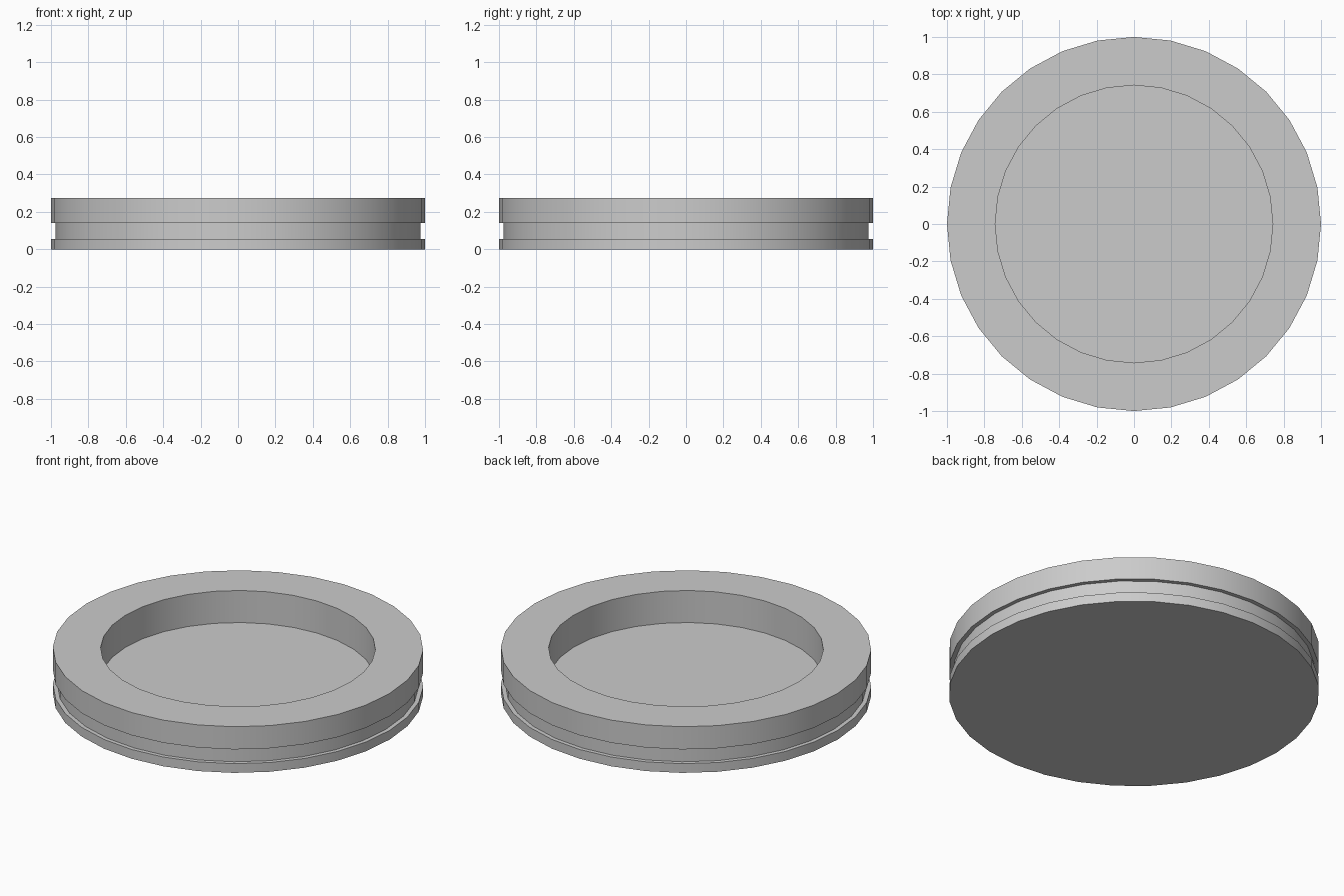
import bpy
import bmesh
import math
from mathutils import Vector

SIDES = 32

cube = bpy.data.objects.get("Cube")
if cube:
    bpy.data.objects.remove(cube, do_unlink=True)

grey = bpy.data.materials.new("plain grey")
grey.use_nodes = True
grey.diffuse_color = (0.6, 0.6, 0.6, 1)
grey.node_tree.nodes["Principled BSDF"].inputs["Base Color"].default_value = (0.6, 0.6, 0.6, 1)


def lathe(name, profile):
    """Revolve a radius/height profile around z."""
    bm = bmesh.new()
    points = [bm.verts.new((r, 0, z)) for r, z in profile]
    edges = [bm.edges.new(pair) for pair in zip(points, points[1:])]
    bmesh.ops.spin(bm, geom=points + edges, cent=Vector(), axis=(0, 0, 1),
                   angle=math.tau, steps=SIDES, use_duplicate=False)
    bmesh.ops.remove_doubles(bm, verts=bm.verts[:], dist=0.0001)
    bmesh.ops.recalc_face_normals(bm, faces=bm.faces[:])
    mesh = bpy.data.meshes.new(name)
    bm.to_mesh(mesh)
    bm.free()
    mesh.materials.append(grey)
    obj = bpy.data.objects.new(name, mesh)
    bpy.context.collection.objects.link(obj)
    bpy.ops.object.select_all(action="DESELECT")
    obj.select_set(True)
    bpy.context.view_layer.objects.active = obj
    bpy.ops.object.shade_smooth_by_angle(angle=math.radians(30))
    return obj


# Round tray: base, lower lip, groove, upper band, wide rim, recess
lathe("round_tray", [
    (0, 0), (1, 0), (1, 0.055),
    (0.976, 0.055), (0.976, 0.14),
    (1, 0.14), (1, 0.275),
    (0.742, 0.275), (0.742, 0.084), (0, 0.084),
])
